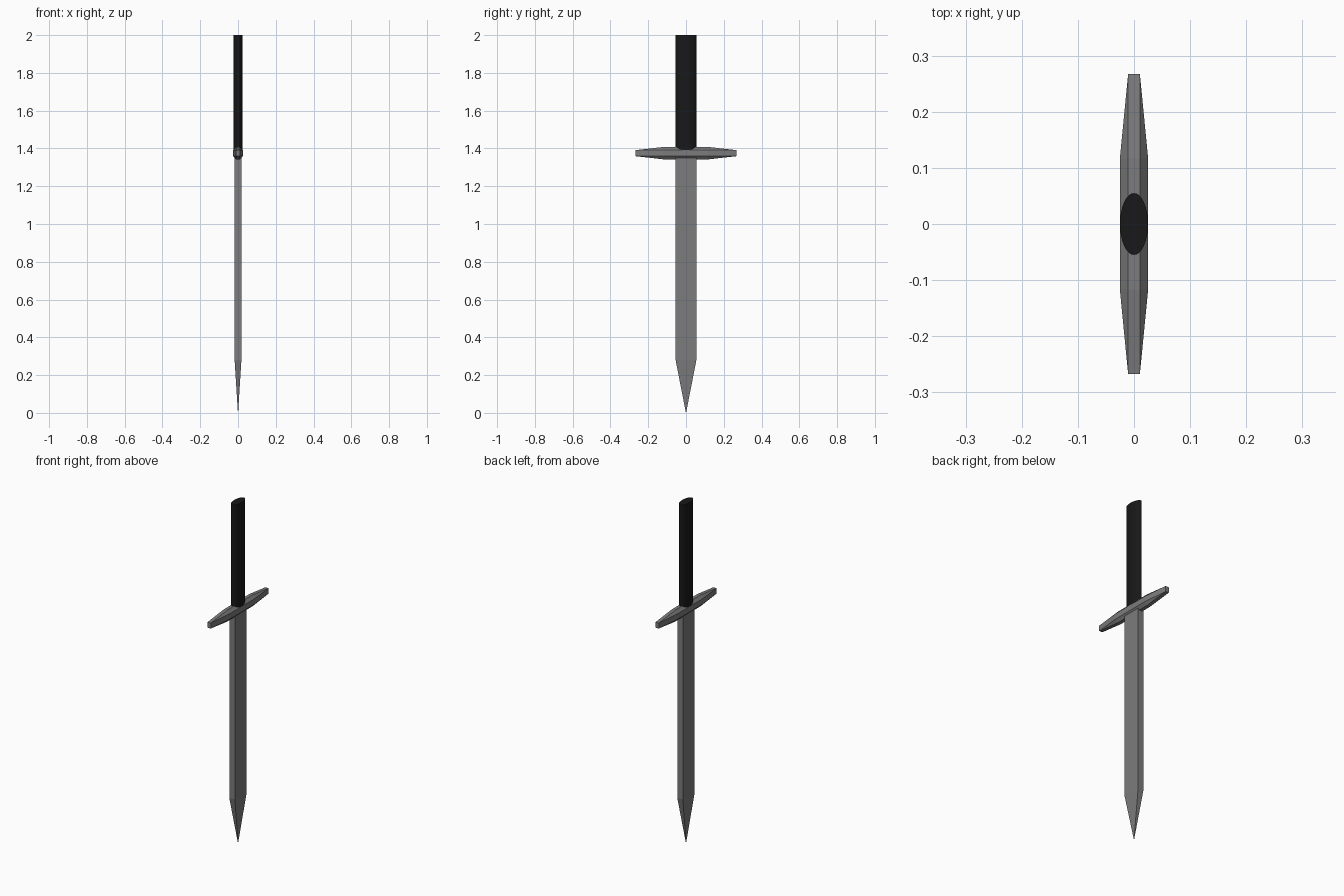
import bpy, bmesh
from math import radians

if "Cube" in bpy.data.objects:
    bpy.data.objects.remove(bpy.data.objects["Cube"])


def paint(obj, name, value):
    """Give an object a plain grey-scale material."""
    mat = bpy.data.materials.get(name) or bpy.data.materials.new(name)
    mat.diffuse_color = (value, value, value, 1)
    mat.use_nodes = True
    mat.node_tree.nodes["Principled BSDF"].inputs["Base Color"].default_value = mat.diffuse_color
    obj.data.materials.append(mat)


def loft(name, rings):
    """Skin consecutive rings of equal point count and cap both ends."""
    bm = bmesh.new()
    loops = [[bm.verts.new(p) for p in ring] for ring in rings]
    n = len(loops[0])
    for a, b in zip(loops, loops[1:]):
        for i in range(n):
            j = (i + 1) % n
            bm.faces.new((a[i], a[j], b[j], b[i]))
    bm.faces.new(loops[0])
    bm.faces.new(loops[-1])
    bmesh.ops.remove_doubles(bm, verts=bm.verts, dist=1e-5)
    bmesh.ops.recalc_face_normals(bm, faces=bm.faces)
    mesh = bpy.data.meshes.new(name)
    bm.to_mesh(mesh)
    bm.free()
    obj = bpy.data.objects.new(name, mesh)
    bpy.context.collection.objects.link(obj)
    paint(obj, "steel", 0.2)
    return obj


# Blade: flat bar ending in a four-sided point
def bar(z, hx=0.018, hy=0.055):
    return [(-hx, -hy, z), (hx, -hy, z), (hx, hy, z), (-hx, hy, z)]


loft("blade", [bar(0, 0.0005, 0.0005), bar(0.28), bar(1.38)])


# Crossguard: octagonal middle narrowing to small square ends
def guard_ring(y, wide_x, wide_z, nx=0.0105, nz=0.016, zc=1.375):
    pts = [(wide_x, -nz), (wide_x, nz), (nx, wide_z), (-nx, wide_z),
           (-wide_x, nz), (-wide_x, -nz), (-nx, -wide_z), (nx, -wide_z)]
    return [(x, y, zc + z) for x, z in pts]


loft("crossguard", [
    guard_ring(-0.267, 0.0105, 0.016),
    guard_ring(-0.117, 0.0252, 0.033),
    guard_ring(0.117, 0.0252, 0.033),
    guard_ring(0.267, 0.0105, 0.016),
])

# Grip: oval cylinder
bpy.ops.mesh.primitive_cylinder_add(vertices=32, radius=1, depth=0.62,
                                    location=(0, 0, 1.69))
grip = bpy.context.object
grip.name = "grip"
grip.scale = (0.025, 0.055, 1)
bpy.ops.object.transform_apply(location=False, rotation=False, scale=True)
bpy.ops.object.shade_smooth_by_angle(angle=radians(40))
paint(grip, "black_grip", 0.009)
